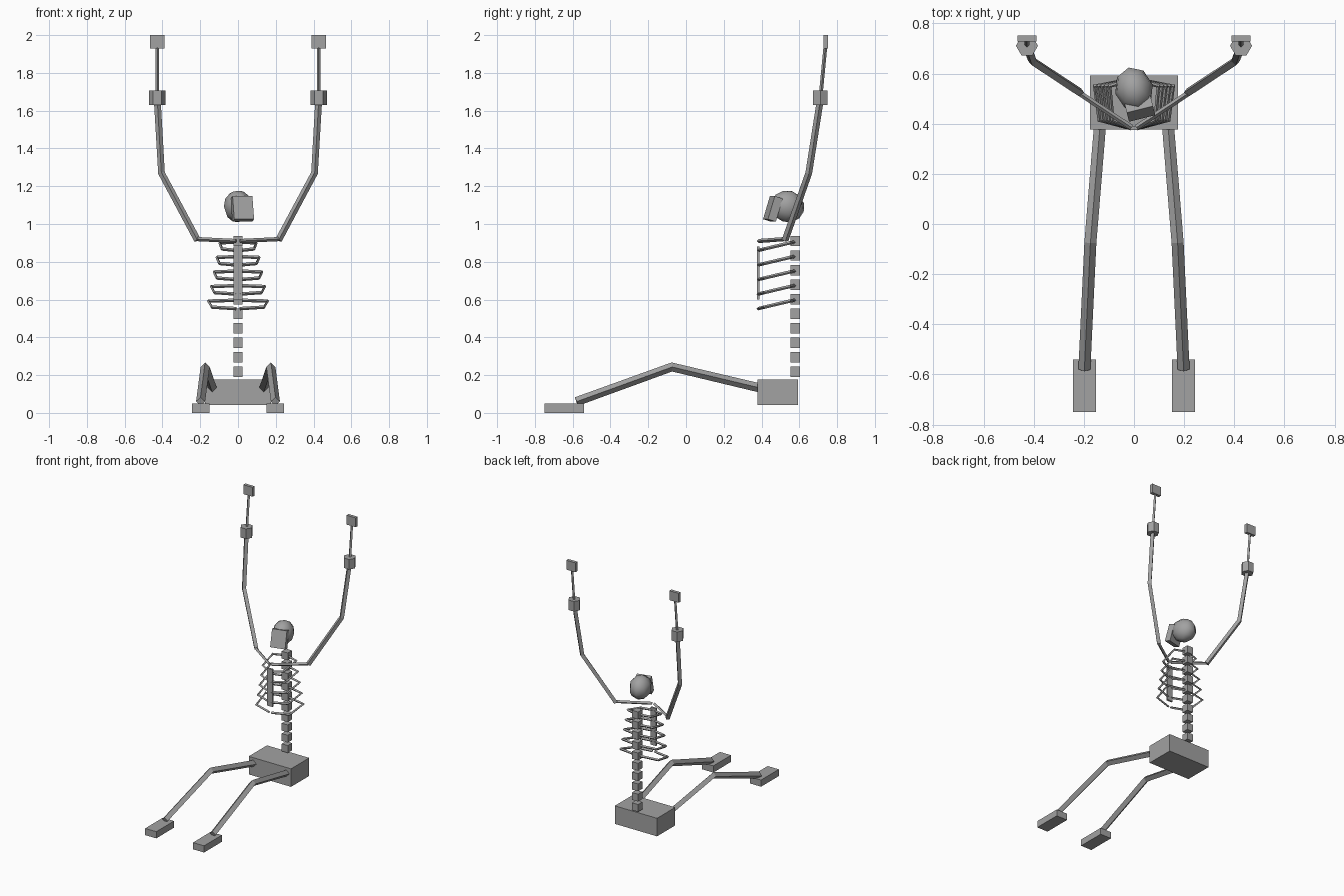
import bpy, math
from mathutils import Vector, Euler

default = bpy.data.objects.get("Cube")
if default:
    bpy.data.objects.remove(default, do_unlink=True)

grey = bpy.data.materials.new("plain_grey")
grey.use_nodes = True
GREY = (0.36, 0.36, 0.36, 1)
grey.diffuse_color = GREY
grey.node_tree.nodes["Principled BSDF"].inputs["Base Color"].default_value = GREY


def finish(name):
    ob = bpy.context.object
    ob.name = name
    ob.data.materials.append(grey)
    return ob


def box(name, centre, size, rot=(0, 0, 0)):
    bpy.ops.mesh.primitive_cube_add(size=1, location=centre, rotation=rot)
    ob = finish(name)
    ob.scale = size
    return ob


def bone(name, points, radius):
    """Four-sided bar mitred along a path, with an edge on its upper side."""
    pts = [Vector(p) for p in points]
    dirs = [(b - a).normalized() for a, b in zip(pts, pts[1:])]
    verts, faces = [], []
    for i, p in enumerate(pts):
        d = (dirs[max(i - 1, 0)] + dirs[min(i, len(dirs) - 1)]).normalized()
        up = Vector((0, 0, 1)) if abs(d.z) < 0.8 and radius < 0.015 or abs(d.z) < 0.6 else Vector((0, -1, 0))
        side = d.cross(up).normalized()
        up = side.cross(d)
        verts += [p + v * radius for v in (side, up, -side, -up)]
        if i:
            a = 4 * (i - 1)
            faces += [(a + k, a + (k + 1) % 4, a + 4 + (k + 1) % 4, a + 4 + k) for k in range(4)]
    n = len(verts)
    faces += [(3, 2, 1, 0), (n - 4, n - 3, n - 2, n - 1)]
    mesh = bpy.data.meshes.new(name)
    mesh.from_pydata(verts, [], faces)
    mesh.materials.append(grey)
    ob = bpy.data.objects.new(name, mesh)
    bpy.context.collection.objects.link(ob)
    return ob


# Pelvis, spine and breastbone
SPINE_Y, STEP, BASE = 0.578, 0.077, 0.217
box("pelvis", (0, 0.485, 0.11), (0.35, 0.215, 0.135))
for i in range(10):
    box(f"vertebra_{i + 1}", (0, SPINE_Y, BASE + i * STEP), (0.05, 0.05, 0.055))
box("breastbone", (0, 0.382, 0.74), (0.045, 0.014, 0.28))

# Head and face block, turned and tipped back
turn = Euler((math.radians(-17), 0, math.radians(14)))
bpy.ops.mesh.primitive_uv_sphere_add(segments=8, ring_count=6, radius=1,
                                     location=(0, 0.538, 1.093), rotation=turn)
finish("skull").scale = (0.077, 0.092, 0.084)
bpy.ops.object.shade_smooth()
box("face_block", (0.023, 0.46, 1.08), (0.108, 0.045, 0.128), turn)

for s, side in ((1, "left"), (-1, "right")):
    # Ribs widen toward the waist and slope down to the front
    for i in range(5):
        z = BASE + (9 - i) * STEP
        w = 0.097 + 0.015 * i
        bone(f"{side}_rib_{i + 1}",
             [(0, SPINE_Y, z - 0.005), (s * w, 0.55, z - 0.01),
              (s * w * 0.88, 0.415, z - 0.042), (s * 0.01, 0.382, z - 0.05)], 0.009)
    bone(f"{side}_collarbone", [(s * 0.01, 0.385, 0.91), (s * 0.215, 0.52, 0.92)], 0.011)

    # Raised arm with palm, finger rod and fingertip plate
    hand_x = s * 0.427
    bone(f"{side}_arm", [(s * 0.215, 0.525, 0.915), (s * 0.405, 0.65, 1.27),
                         (hand_x, 0.71, 1.65)], 0.018)
    bpy.ops.mesh.primitive_cylinder_add(vertices=6, radius=0.044, depth=0.075,
                                        location=(hand_x, 0.711, 1.668),
                                        rotation=(0, 0, math.pi / 6))
    finish(f"{side}_palm")
    bone(f"{side}_finger_rod", [(hand_x, 0.715, 1.7), (hand_x, 0.738, 1.94)], 0.01)
    box(f"{side}_fingertip", (hand_x, 0.74, 1.965), (0.076, 0.024, 0.07))

    # Bent leg and foot
    bone(f"{side}_leg", [(s * 0.135, 0.4, 0.13), (s * 0.174, -0.075, 0.243),
                         (s * 0.198, -0.58, 0.06)], 0.024)
    box(f"{side}_foot", (s * 0.198, -0.645, 0.025), (0.092, 0.21, 0.05))
